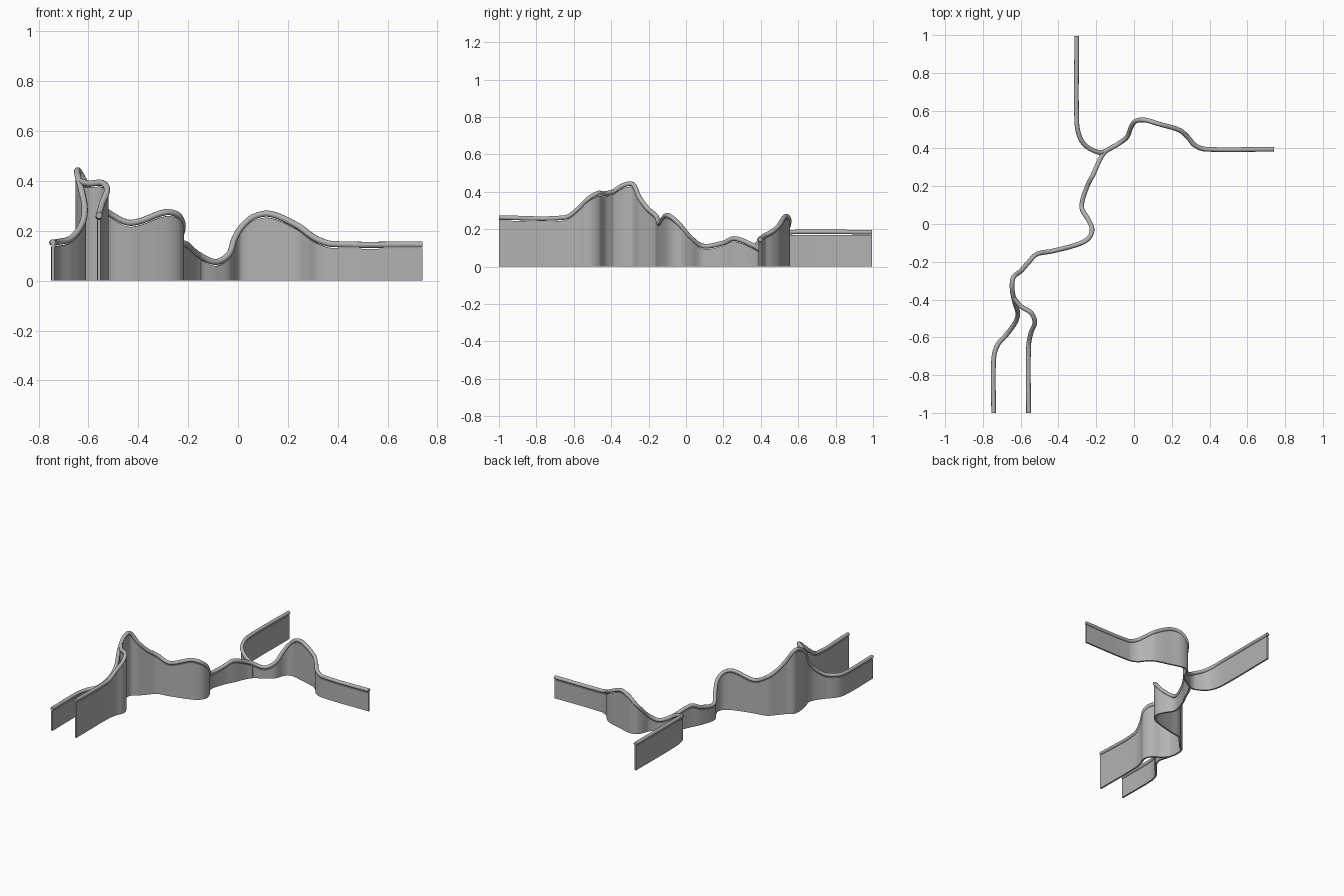
import bpy
import bmesh
from mathutils import Vector

RAIL_RADIUS = .0125
WALL_HALF = .006
WALL_DROP = .016
STEPS = 6

cube = bpy.data.objects.get("Cube")
if cube:
    bpy.data.objects.remove(cube, do_unlink=True)


def make_material(name, value):
    mat = bpy.data.materials.new(name)
    mat.use_nodes = True
    colour = (value, value, value, 1)
    mat.diffuse_color = colour
    mat.node_tree.nodes["Principled BSDF"].inputs["Base Color"].default_value = colour
    return mat


grey = make_material("plain grey", .45)


def smooth_path(points):
    """Pass a smooth curve through the points, with speed set by chord length."""
    pts = [Vector(p) for p in points]
    last = len(pts) - 1
    tangents = []
    for i in range(last + 1):
        before, after = pts[max(i - 1, 0)], pts[min(i + 1, last)]
        span = (pts[i] - before).length + (after - pts[i]).length
        tangents.append((after - before) / span)
    path = []
    for i in range(last):
        a, b = pts[i], pts[i + 1]
        length = (b - a).length
        for k in range(STEPS):
            t = k / STEPS
            s = 1 - t
            path.append(a * (s * s * (1 + 2 * t)) + b * (t * t * (3 - 2 * t))
                        + tangents[i] * (length * t * s * s)
                        - tangents[i + 1] * (length * t * t * s))
    path.append(pts[last])
    return path


def build_rail(name, path):
    """Round handrail swept along the path."""
    curve = bpy.data.curves.new(name, "CURVE")
    curve.dimensions = "3D"
    curve.bevel_depth = RAIL_RADIUS
    curve.bevel_resolution = 3
    curve.use_fill_caps = True
    spline = curve.splines.new("POLY")
    spline.points.add(len(path) - 1)
    for point, co in zip(spline.points, path):
        point.co = (*co, 1)
    curve.materials.append(grey)
    rail = bpy.data.objects.new(name, curve)
    bpy.context.collection.objects.link(rail)


def build_wall(name, path):
    """Thin upright wall from the ground to just below the rail."""
    bm = bmesh.new()
    rings = []
    last = len(path) - 1
    for i, p in enumerate(path):
        along = path[min(i + 1, last)] - path[max(i - 1, 0)]
        side = Vector((-along.y, along.x, 0)).normalized() * WALL_HALF
        floor = Vector((p.x, p.y, 0))
        top = Vector((p.x, p.y, p.z - WALL_DROP))
        corners = (floor - side, floor + side, top + side, top - side)
        rings.append([bm.verts.new(c) for c in corners])
    for r, s in zip(rings, rings[1:]):
        for j in range(4):
            k = (j + 1) % 4
            bm.faces.new((r[j], r[k], s[k], s[j]))
    bm.faces.new(rings[0])
    bm.faces.new(rings[-1])
    bmesh.ops.recalc_face_normals(bm, faces=bm.faces)
    mesh = bpy.data.meshes.new(name)
    bm.to_mesh(mesh)
    bm.free()
    mesh.materials.append(grey)
    wall = bpy.data.objects.new(name, mesh)
    bpy.context.collection.objects.link(wall)


# Each route gives the centre line of its rail
routes = {
    "main": [
        (-.743, -1, .153), (-.743, -.72, .153), (-.725, -.645, .155),
        (-.67, -.58, .17), (-.625, -.515, .23), (-.615, -.47, .29),
        (-.63, -.42, .37), (-.645, -.345, .43), (-.64, -.285, .44),
        (-.6, -.25, .37), (-.56, -.205, .31), (-.515, -.16, .27),
        (-.43, -.143, .232), (-.29, -.105, .275), (-.24, -.075, .262),
        (-.222, -.03, .22), (-.24, .02, .16), (-.277, .09, .11),
        (-.25, .195, .125), (-.217, .26, .15), (-.16, .375, .105),
        (-.09, .42, .075), (-.037, .46, .105), (-.015, .515, .165),
        (.01, .545, .21), (.06, .55, .255), (.13, .53, .268),
        (.24, .497, .22), (.285, .46, .187), (.32, .418, .165),
        (.38, .396, .147), (.74, .396, .145)],
    "front_branch": [
        (-.558, -1, .262), (-.558, -.65, .262), (-.545, -.575, .31),
        (-.525, -.52, .365), (-.545, -.47, .392), (-.6, -.435, .39),
        (-.637, -.39, .4)],
    "back_branch": [
        (-.303, .995, .184), (-.303, .54, .184), (-.285, .455, .168),
        (-.25, .41, .147), (-.19, .38, .12), (-.15, .382, .1)],
}

for name, points in routes.items():
    path = smooth_path(points)
    build_rail(name + "_rail", path)
    build_wall(name + "_wall", path)
